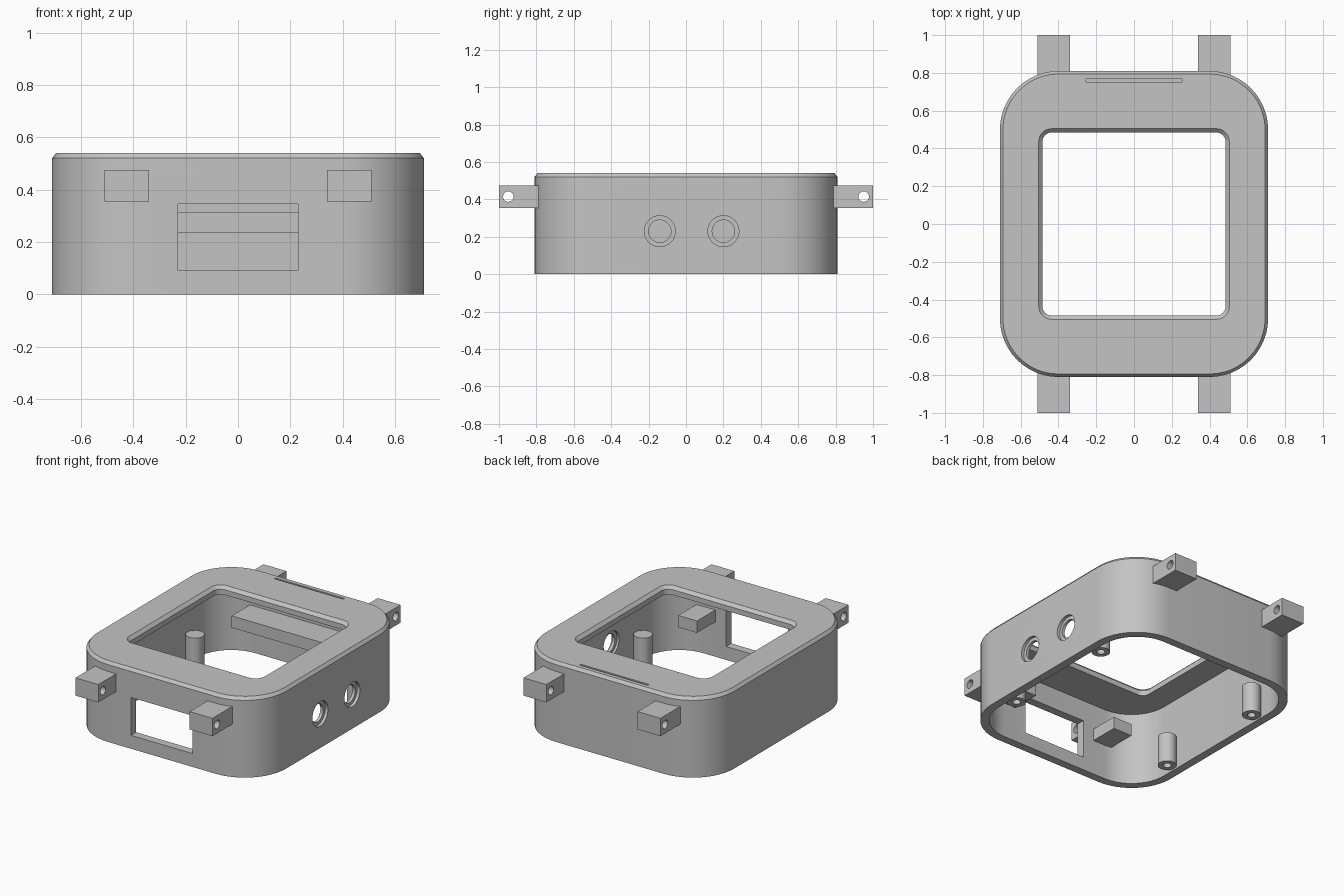
import bpy, bmesh, math
from mathutils import Matrix, Vector

cube = bpy.data.objects.get("Cube")
if cube:
    bpy.data.objects.remove(cube, do_unlink=True)

grey = bpy.data.materials.new("plain grey")
grey.use_nodes = True
grey.diffuse_color = (0.55, 0.55, 0.55, 1)
grey.node_tree.nodes["Principled BSDF"].inputs["Base Color"].default_value = grey.diffuse_color


def finish(name, bm):
    bmesh.ops.recalc_face_normals(bm, faces=bm.faces)
    mesh = bpy.data.meshes.new(name)
    bm.to_mesh(mesh)
    bm.free()
    mesh.materials.append(grey)
    ob = bpy.data.objects.new(name, mesh)
    bpy.context.collection.objects.link(ob)
    return ob


def rounded_loft(name, sections, steps=12):
    """Stack of rounded rectangles (half width, half depth, radius, height)."""
    bm = bmesh.new()
    rings = []
    for hx, hy, r, z in sections:
        ring = []
        for q, (sx, sy) in enumerate([(1, 1), (-1, 1), (-1, -1), (1, -1)]):
            for i in range(steps + 1):
                a = (q + i / steps) * math.pi / 2
                ring.append(bm.verts.new((sx * (hx - r) + r * math.cos(a),
                                          sy * (hy - r) + r * math.sin(a), z)))
        rings.append(ring)
    n = len(rings[0])
    for lo, hi in zip(rings, rings[1:]):
        for i in range(n):
            j = (i + 1) % n
            bm.faces.new((lo[i], lo[j], hi[j], hi[i]))
    bm.faces.new(rings[0])
    bm.faces.new(rings[-1])
    return finish(name, bm)


def box(name, lo, hi):
    lo, hi = Vector(lo), Vector(hi)
    bm = bmesh.new()
    bmesh.ops.create_cube(bm, size=1, matrix=Matrix.Translation((lo + hi) / 2)
                          @ Matrix.Diagonal((*(hi - lo), 1)))
    return finish(name, bm)


def cylinder(name, centre, radius, length, axis="Z"):
    turn = Matrix.Rotation(math.pi / 2, 4, "Y") if axis == "X" else Matrix()
    bm = bmesh.new()
    bmesh.ops.create_cone(bm, cap_ends=True, segments=32, radius1=radius, radius2=radius,
                          depth=length, matrix=Matrix.Translation(centre) @ turn)
    return finish(name, bm)


def cut(target, *cutters):
    for c in cutters:
        c.hide_render = True
        mod = target.modifiers.new("cut", "BOOLEAN")
        mod.operation, mod.solver, mod.object = "DIFFERENCE", "EXACT", c
    deps = bpy.context.evaluated_depsgraph_get()
    mesh = bpy.data.meshes.new_from_object(target.evaluated_get(deps))
    target.modifiers.clear()
    target.data = mesh
    for c in cutters:
        bpy.data.objects.remove(c, do_unlink=True)


def smooth(ob):
    bpy.ops.object.select_all(action="DESELECT")
    ob.select_set(True)
    bpy.context.view_layer.objects.active = ob
    bpy.ops.object.shade_smooth_by_angle(angle=math.radians(30))


# Case shell with chamfered top edge, open underneath
case = rounded_loft("case_shell", [(0.71, 0.81, 0.31, 0), (0.71, 0.81, 0.31, 0.52),
                                   (0.694, 0.794, 0.294, 0.54)])
cut(case, rounded_loft("cavity", [(0.655, 0.755, 0.255, -0.1), (0.655, 0.755, 0.255, 0.485)]))
# Screen window with chamfered rim, top slot and front port
cut(case,
    rounded_loft("window", [(0.485, 0.485, 0.05, 0.4), (0.485, 0.485, 0.05, 0.52),
                            (0.525, 0.525, 0.09, 0.56)], 6),
    box("slot", (-0.255, 0.753, 0.5), (0.255, 0.767, 0.6)),
    box("port", (-0.23, -0.9, 0.09), (0.23, -0.7, 0.345)))
# Stepped button holes in one side wall
for y in (-0.14, 0.2):
    cut(case, cylinder("hole", (0.68, y, 0.23), 0.06, 0.2, "X"),
        cylinder("outer_step", (0.74, y, 0.23), 0.083, 0.1, "X"),
        cylinder("inner_step", (0.62, y, 0.23), 0.083, 0.1, "X"))
smooth(case)

for sx, side in ((1, "left"), (-1, "right")):
    for sy, end in ((-1, "front"), (1, "back")):
        # Strap lugs with pin holes
        x, y = sx * 0.425, sy * 0.8825
        lug = box(f"strap_lug_{end}_{side}", (x - 0.085, y - 0.1175, 0.355),
                  (x + 0.085, y + 0.1175, 0.475))
        cut(lug, cylinder("pin_hole", (x, sy * 0.95, 0.415), 0.028, 0.4, "X"))
        smooth(lug)
        # Screw posts along the side walls
        post = cylinder(f"screw_post_{end}_{side}", (sx * 0.6, sy * 0.4, 0.11), 0.057, 0.2)
        cut(post, cylinder("bore", (sx * 0.6, sy * 0.4, 0.03), 0.025, 0.24))
        smooth(post)
    # Small ledges beside the port
    x = sx * 0.38
    box(f"front_ledge_{side}", (x - 0.07, -0.78, 0.235), (x + 0.07, -0.56, 0.315))

# Long ledge on the back wall
box("back_ledge", (-0.44, 0.56, 0.235), (0.44, 0.78, 0.315))
